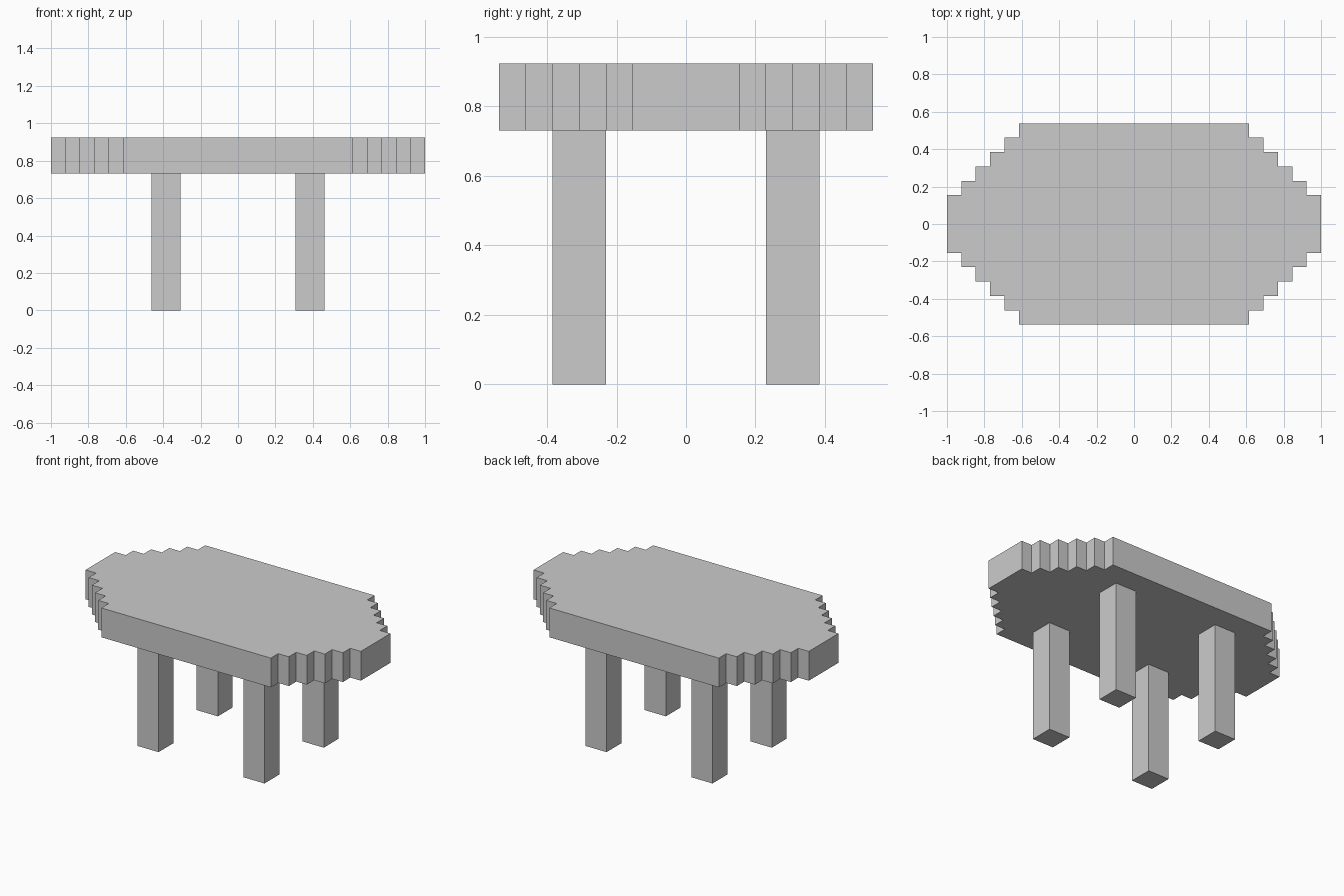
import bpy, bmesh

if "Cube" in bpy.data.objects:
    bpy.data.objects.remove(bpy.data.objects["Cube"])

U = 1 / 13            # one stair step of the outline
TOP_Z, UNDER_Z = 12 * U, 9.5 * U


def prism(name, outline, z0, z1):
    """Extrude a flat outline from z0 up to z1."""
    bm = bmesh.new()
    face = bm.faces.new([bm.verts.new((x, y, z0)) for x, y in outline])
    ext = bmesh.ops.extrude_face_region(bm, geom=[face])
    top = [v for v in ext["geom"] if isinstance(v, bmesh.types.BMVert)]
    bmesh.ops.translate(bm, verts=top, vec=(0, 0, z1 - z0))
    if face.is_valid and face.normal.z > 0:
        face.normal_flip()
    bmesh.ops.recalc_face_normals(bm, faces=bm.faces)
    mesh = bpy.data.meshes.new(name)
    bm.to_mesh(mesh)
    bm.free()
    obj = bpy.data.objects.new(name, mesh)
    bpy.context.collection.objects.link(obj)
    return obj


# Tabletop: one stepped corner, mirrored into all four quadrants
corner = []
for i in range(6):
    x = (13 - i) * U
    if i:
        corner.append((x, (1 + i) * U))
    corner.append((x, (2 + i) * U))
right = [(x, -y) for x, y in reversed(corner)] + corner
left = [(-x, -y) for x, y in right]
prism("tabletop", right + left, UNDER_Z, TOP_Z)

# Four square legs
for side, sx in (("left", -1), ("right", 1)):
    for end, sy in (("front", -1), ("back", 1)):
        cx, cy = sx * 5 * U, sy * 4 * U
        square = [(cx + dx * U, cy + dy * U)
                  for dx, dy in ((-1, -1), (1, -1), (1, 1), (-1, 1))]
        prism(f"{end}_{side}_leg", square, 0, UNDER_Z)
